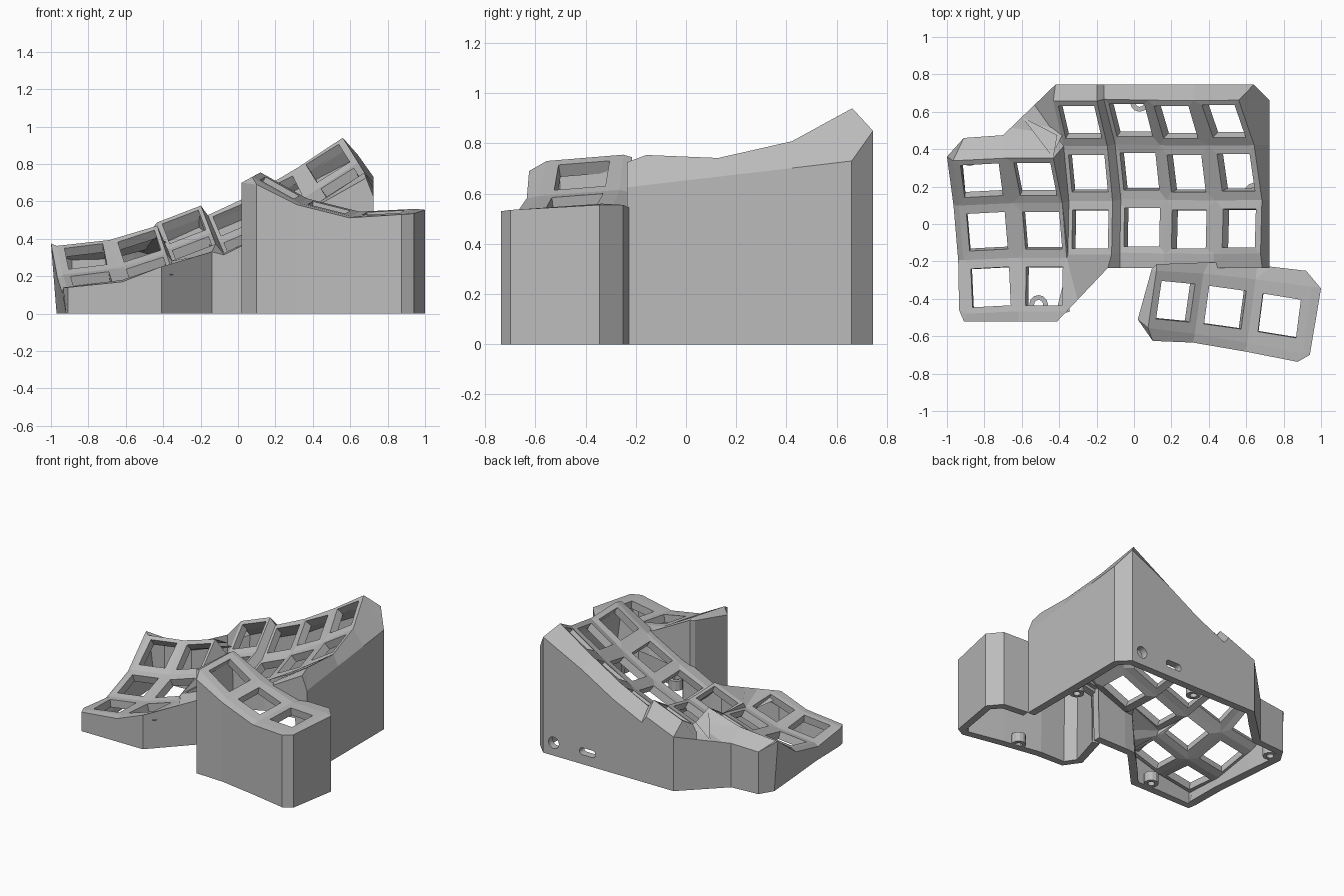
import bpy, bmesh, math
from mathutils import Matrix, Vector

if "Cube" in bpy.data.objects:
    bpy.data.objects.remove(bpy.data.objects["Cube"])

grey = bpy.data.materials.new("plain grey")
grey.diffuse_color = (0.5, 0.5, 0.5, 1)
grey.use_nodes = True
grey.node_tree.nodes["Principled BSDF"].inputs["Base Color"].default_value = grey.diffuse_color
T = 0.055     # shell thickness
HOLE = 0.103  # half of a key opening
SQUARE = ((-1, -1), (1, -1), (1, 1), (-1, 1))


def V(*a):
    return Vector(a)


def face(bm, *pts):
    bm.faces.new([bm.verts.new(p) for p in pts])


def ring(bm, cell, hole):
    """Frame of four quads between a cell outline and its key opening."""
    for i in range(4):
        j = (i + 1) % 4
        face(bm, cell[i], cell[j], hole[j], hole[i])


def rim(p, foot=0.0, lean=0.0):
    """Wall top point with its foot, which may end above the ground or lean sideways."""
    return V(*p), V(p[0] + lean, p[1], foot)


def skirt(bm, items):
    """Sloped rim and walls around a plate; items = (plate point, *rims), counter-clockwise."""
    rims = []
    for (p, *rs), (q, *ns) in zip(items, items[1:] + items[:1]):
        for a, b in zip(rs, rs[1:]):
            face(bm, p, a[0], b[0])
        face(bm, p, rs[-1][0], ns[0][0], q)
        rims += rs
    for a, b in zip(rims, rims[1:] + rims[:1]):
        face(bm, a[0], a[1], b[1], b[0])


def shell(name, bm):
    bmesh.ops.remove_doubles(bm, verts=bm.verts, dist=1e-4)
    me = bpy.data.meshes.new(name)
    bm.to_mesh(me)
    bm.free()
    me.materials.append(grey)
    ob = bpy.data.objects.new(name, me)
    bpy.context.collection.objects.link(ob)
    s = ob.modifiers.new("thickness", 'SOLIDIFY')
    s.thickness, s.offset = T, -1
    return ob


# ---- key columns: middle key x, y, z and roll in degrees
COLS = [(-.785, -.04, .185, 7), (-.49, -.035, .245, 18), (-.245, .27, .35, 21),
        (.03, .28, .395, 23), (.28, .27, .53, 27), (.545, .275, .70, 32)]
# rows from back to front: offset along y, offset up, pitch
ROWS = [(.274, .122, 33), (0, 0, 15), (-.298, -.031, -3)]
JOINED = {0, 3, 4}  # columns sharing their right edge with the next one


def key(c, r, u, v):
    """Point at (u, v) on the face of key c, r."""
    x, y, z, roll = COLS[c]
    dy, dz, pitch = ROWS[r]
    yaw = Matrix.Rotation(math.radians(0 if c else 3), 3, 'Z')
    m = yaw @ Matrix.Rotation(-math.radians(roll), 3, 'Y')
    return V(x, y, z) + m @ (V(0, dy, dz) + Matrix.Rotation(math.radians(pitch), 3, 'X') @ V(u, v, 0))


def edge(c, b, s):
    """Column edge point: row boundary b (0 back to 3 front), side s (-1 left, 1 right)."""
    w = s * (.14 if (c, s) in ((0, -1), (5, 1)) else .125)
    if b == 0:
        return key(c, 0, w, .135)
    if b == 3:
        return key(c, 2, w, -.135)
    return (key(c, b - 1, w, -.145) + key(c, b, w, .145)) / 2


def P(c, b, s):
    """Edge point, averaged where neighbouring columns join."""
    if s == 1 and c in JOINED:
        return (edge(c, b, 1) + edge(c + 1, b, -1)) / 2
    if s == -1 and c - 1 in JOINED:
        return (edge(c - 1, b, 1) + edge(c, b, -1)) / 2
    return edge(c, b, s)


bm = bmesh.new()
for c in range(6):
    for r in range(3):
        cell = [P(c, r + (v < 0), u) for u, v in SQUARE]
        ring(bm, cell, [key(c, r, u * HOLE, v * HOLE) for u, v in SQUARE])
# strips over the two column steps
for c, shift in ((1, 1), (2, 0)):
    for r in range(3 - shift):
        face(bm, P(c, r + 1, 1), P(c + 1, r + 1 + shift, -1), P(c + 1, r + shift, -1), P(c, r, 1))


def front(c, s, y, foot=0.0):
    p = P(c, 3, s)
    return p, rim((p.x, y, p.z - .01), foot)


def back(c, s):
    p = P(c, 0, s)
    return p, rim((p.x, .745, p.z - .09))


# front of the two outer columns, then the diagonal wall
corner = P(0, 3, -1)
walls = [(corner, rim((-.935, -.46, .14), 0, .015), rim((-.91, -.52, .14))), front(0, 1, -.52)]
d0, d1 = V(-.41, -.52, P(1, 3, 1).z - .01), V(-.14, -.235, .33)
for p, t in ((P(1, 3, 1), 0), (P(1, 2, 1), .4), (P(2, 3, -1), .63), (P(2, 3, 1), 1)):
    walls.append((p, rim(d0.lerp(d1, t))))
# front of the inner columns, open below towards the thumb part
p = P(3, 3, 1)
walls += [front(3, -1, -.235),
          (p, rim((.15, -.235, p.z - .01)), rim((.16, -.235, p.z - .01), .38)),
          front(4, 1, -.235, .42),
          (P(5, 3, 1), rim((.685, -.235, .725), .45), rim((.725, -.235, .625)))]
# right side
for b in (2, 1):
    p = P(5, b, 1)
    walls.append((p, rim((.725, p.y, .625 + .117 * (p.y + .235)))))
walls.append((P(5, 0, 1), rim((.725, .66, .73)), rim((.64, .745, .85))))
# back, then the rear diagonal wall
walls += [back(4, 1), back(3, 1), back(3, -1), back(2, 1)]
flap = V(-.41, .475, P(1, 0, 1).z - .07)
face(bm, P(1, 0, 1), flap, P(0, 0, 1))
d0, d1 = V(-.42, .745, P(2, 0, -1).z - .09), V(-.70, .475, P(0, 0, 1).z - .07)
for p, t in ((P(2, 0, -1), 0), (P(2, 1, -1), .4), (P(1, 0, 1), .64), (flap, .85), (P(0, 0, 1), 1)):
    walls.append((p, rim(d0.lerp(d1, t))))
# left side, leaning inwards at the foot
walls.append((P(0, 0, -1), rim((-.91, .46, .31)), rim((-1, .36, .375), 0, .03)))
for b in (1, 2):
    p = P(0, b, -1)
    walls.append((p, rim((-.99 + .025 * b, p.y, p.z - .02), 0, .015)))
skirt(bm, walls)
case = shell("main_case", bm)

# ---- thumb part: three openings on a curved plate with its own walls
B = [V(.12, -.25, .755), V(.37, -.265, .615), V(.65, -.295, .545), V(.95, -.335, .56)]
F = [p + V(-.045, -.305 - .018 * i, -.025) for i, p in enumerate(B)]
bm = bmesh.new()
for i in range(3):
    cell = [F[i], F[i + 1], B[i + 1], B[i]]
    mid = sum(cell, V(0, 0, 0)) / 4
    u = (cell[1] + cell[2] - cell[0] - cell[3]).normalized() * HOLE
    v = (cell[2] + cell[3] - cell[0] - cell[1]).normalized() * HOLE
    ring(bm, cell, [mid + u * a + v * b for a, b in SQUARE])
out = V(-.01, -.046, -.008)
skirt(bm, [
    (F[0], rim((.02, -.51, .70)), rim((.10, -.625, .69))),
    (F[1], rim(F[1] + out)),
    (F[2], rim(F[2] + out)),
    (F[3], rim((.875, -.737, .53)), rim((.94, -.70, .535))),
    (B[3], rim((1.0, -.345, .555)), rim((.92, -.25, .555))),
    (B[2], rim((.73, -.228, .545)), rim((.66, -.22, .535), .42)),
    (B[1], rim((.40, -.205, .60), .40)),
    (B[0], rim((.12, -.215, .745), .35), rim((.095, -.24, .74))),
])
shell("thumb_case", bm)


# ---- socket openings in the back wall: a round one and a slot
def cutter(name, x, sx, sz):
    bpy.ops.mesh.primitive_cylinder_add(vertices=24, radius=1, depth=.3,
                                        location=(x, .745, .095), rotation=(math.pi / 2, 0, 0))
    ob = bpy.context.object
    ob.name = name
    for vert in ob.data.vertices:
        side = math.copysign(sx - sz, vert.co.x) if abs(vert.co.x) > 1e-4 else 0
        vert.co.x, vert.co.y = vert.co.x * sz + side, vert.co.y * sz
    ob.hide_render = True
    ob.display_type = 'WIRE'
    m = case.modifiers.new(name, 'BOOLEAN')
    m.operation, m.solver, m.object = 'DIFFERENCE', 'EXACT', ob


cutter("round_socket_cutter", .555, .042, .042)
cutter("slot_socket_cutter", .28, .065, .026)

# ---- screw posts inside the walls
for i, (x, y) in enumerate([(-.51, -.43), (-.88, .36), (.03, .65), (.64, .17), (.5, -.60)]):
    bpy.ops.mesh.primitive_cylinder_add(vertices=12, radius=.05, depth=.07,
                                        end_fill_type='NOTHING', location=(x, y, .035))
    post = bpy.context.object
    post.name = f"screw_post_{i + 1}"
    post.data.materials.append(grey)
    s = post.modifiers.new("thickness", 'SOLIDIFY')
    s.thickness, s.offset = .026, -1
